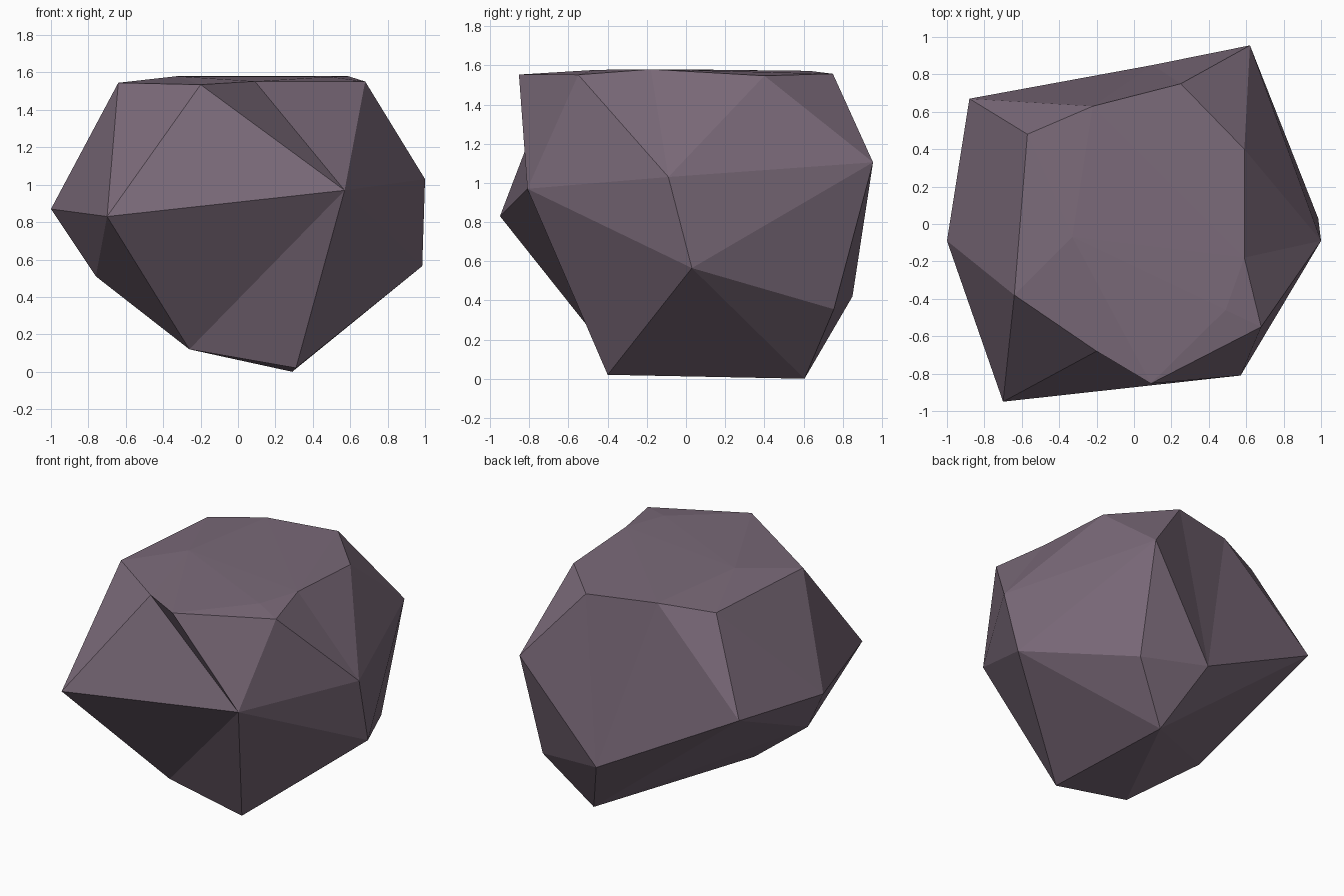
import bpy, bmesh
from mathutils import Vector

if "Cube" in bpy.data.objects:
    bpy.data.objects.remove(bpy.data.objects["Cube"])

# Corner points of the boulder, from the top ring down to the base
top = [(-0.57, 0.48, 1.54), (-0.22, 0.63, 1.572), (0.25, 0.75, 1.557),
       (0.59, 0.40, 1.547), (0.59, -0.18, 1.58), (0.68, -0.55, 1.552),
       (0.09, -0.853, 1.553), (-0.20, -0.68, 1.535), (-0.64, -0.38, 1.545),
       (-0.33, -0.07, 1.58), (0.49, -0.46, 1.577)]
middle = [(0.62, 0.955, 1.105), (-0.88, 0.67, 0.94), (-1.0, -0.09, 0.87),
          (-0.70, -0.95, 0.83), (0.57, -0.81, 0.97), (1.0, -0.09, 1.03)]
low = [(0.985, 0.03, 0.565), (0.58, 0.755, 0.355), (0.10, 0.85, 0.42),
       (-0.76, -0.26, 0.51), (-0.26, -0.385, 0.12),
       (0.31, -0.40, 0.02), (0.29, 0.605, 0.0)]

# Some corners are dented inward: hull them pushed out, then pull them back
dents = {7: Vector((0, -0.27, 0)), 4: Vector((0.12, 0, 0)),
         19: Vector((0, 0.32, 0)), 21: Vector((0, -0.25, 0))}

bm = bmesh.new()
points = [Vector(p) for p in top + middle + low]
verts = [bm.verts.new(p + dents.get(i, Vector())) for i, p in enumerate(points)]
bmesh.ops.convex_hull(bm, input=verts)
bmesh.ops.recalc_face_normals(bm, faces=bm.faces[:])
for i in dents:
    verts[i].co = points[i]
bmesh.ops.delete(bm, geom=[v for v in bm.verts if not v.link_faces], context='VERTS')

mesh = bpy.data.meshes.new("boulder")
bm.to_mesh(mesh)
bm.free()

# Single flat stone colour
stone = bpy.data.materials.new("purple grey stone")
stone.diffuse_color = (0.195, 0.143, 0.19, 1)
stone.use_nodes = True
stone.node_tree.nodes["Principled BSDF"].inputs["Base Color"].default_value = stone.diffuse_color
mesh.materials.append(stone)
boulder = bpy.data.objects.new("boulder", mesh)
bpy.context.collection.objects.link(boulder)
